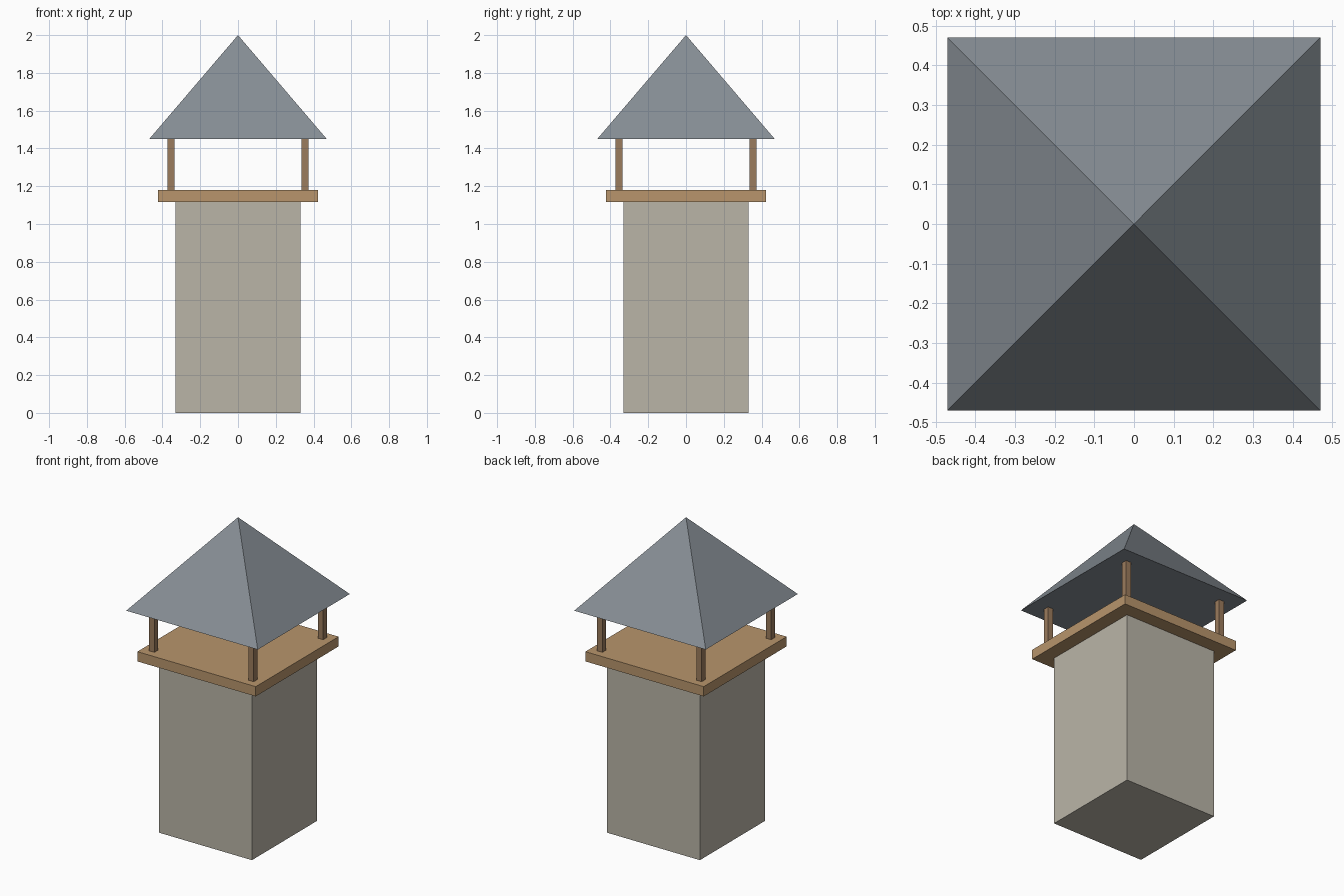
import bpy
from math import radians, sqrt

if "Cube" in bpy.data.objects:
    bpy.data.objects.remove(bpy.data.objects["Cube"])


def material(name, rgb):
    m = bpy.data.materials.new(name)
    m.diffuse_color = (*rgb, 1)
    m.use_nodes = True
    m.node_tree.nodes["Principled BSDF"].inputs["Base Color"].default_value = m.diffuse_color
    return m


stone = material("stone", (0.49, 0.46, 0.39))
wood = material("wood", (0.48, 0.30, 0.15))
dark_wood = material("dark_wood", (0.33, 0.20, 0.11))
slate = material("slate", (0.24, 0.27, 0.30))


def finish(name, mat):
    ob = bpy.context.object
    ob.name = name
    ob.data.materials.append(mat)
    bpy.ops.object.transform_apply(location=False, rotation=True, scale=True)
    return ob


def box(name, x, y, half, z0, z1, mat):
    """Square upright block between two heights."""
    bpy.ops.mesh.primitive_cube_add(size=1, location=(x, y, (z0 + z1) / 2))
    bpy.context.object.scale = (2 * half, 2 * half, z1 - z0)
    return finish(name, mat)


# Tower shaft and overhanging deck
box("tower_shaft", 0, 0, 0.332, 0, 1.117, stone)
box("deck", 0, 0, 0.423, 1.117, 1.18, wood)

# Four corner posts carrying the roof
for side_y, y in (("front", -0.355), ("back", 0.355)):
    for side_x, x in (("left", -0.355), ("right", 0.355)):
        box(f"{side_y}_{side_x}_post", x, y, 0.019, 1.12, 1.455, dark_wood)

# Pyramid roof with a closed flat underside
bpy.ops.mesh.primitive_cone_add(
    vertices=4, radius1=0.47 * sqrt(2), radius2=0, depth=0.55,
    location=(0, 0, 1.725), rotation=(0, 0, radians(45)))
finish("roof", slate)
